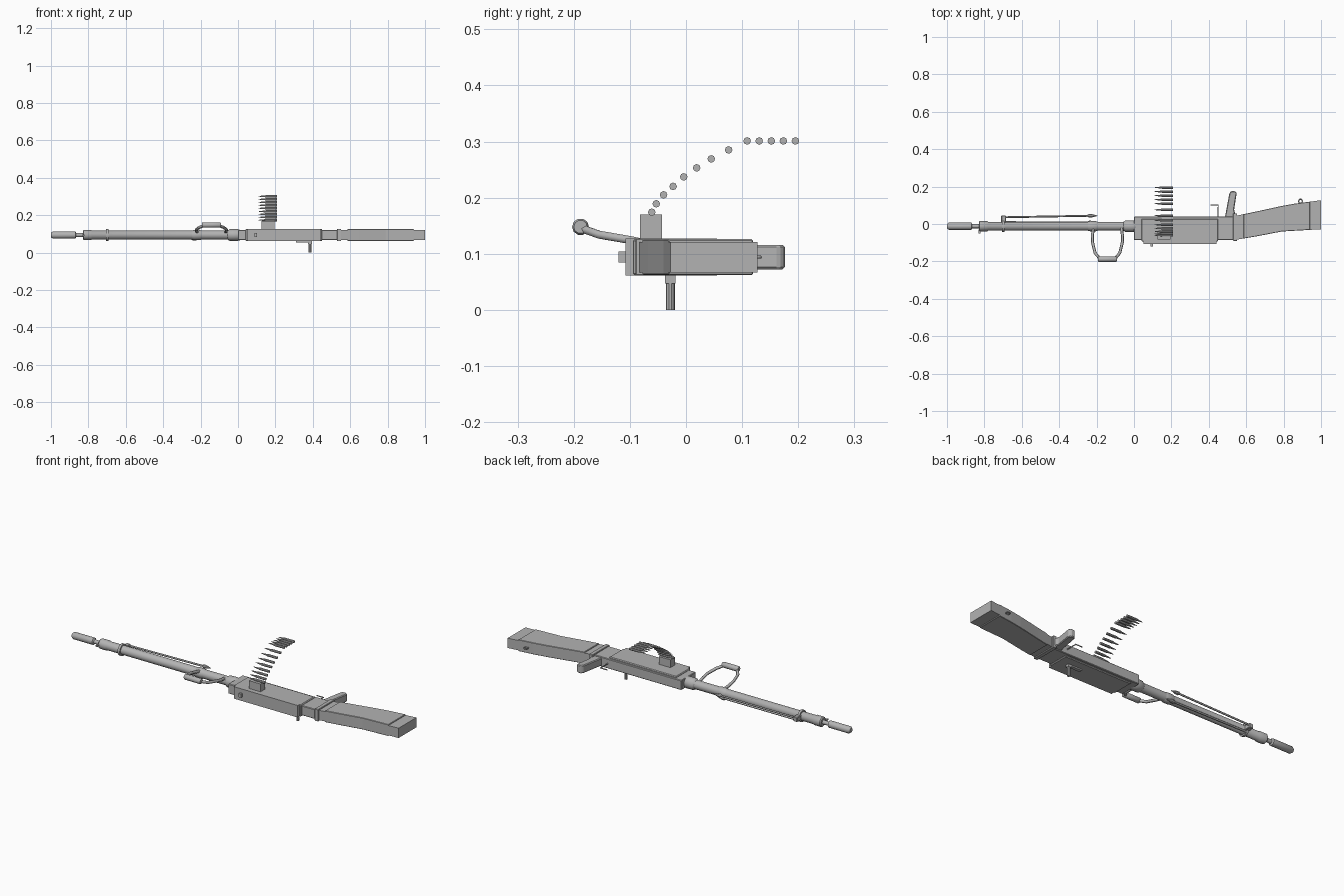
import bpy, bmesh, math
from mathutils import Vector

if "Cube" in bpy.data.objects:
    bpy.data.objects.remove(bpy.data.objects["Cube"])

metal = bpy.data.materials.new("plain grey")
metal.use_nodes = True
GREY = (0.45, 0.45, 0.45, 1)
metal.diffuse_color = GREY
metal.node_tree.nodes["Principled BSDF"].inputs["Base Color"].default_value = GREY

AXIS_Y, AXIS_Z = -0.012, 0.094


def finish(name, bm, smooth=False):
    bmesh.ops.recalc_face_normals(bm, faces=bm.faces)
    mesh = bpy.data.meshes.new(name)
    bm.to_mesh(mesh)
    bm.free()
    mesh.materials.append(metal)
    ob = bpy.data.objects.new(name, mesh)
    bpy.context.collection.objects.link(ob)
    if smooth:
        bpy.ops.object.select_all(action='DESELECT')
        ob.select_set(True)
        bpy.context.view_layer.objects.active = ob
        bpy.ops.object.shade_smooth_by_angle(angle=math.radians(35))
    return ob


def box(name, x, y, z, bevel=0):
    bm = bmesh.new()
    bmesh.ops.create_cube(bm, size=1)
    for v in bm.verts:
        v.co = [lo + (c + 0.5) * (hi - lo) for c, (lo, hi) in zip(v.co, (x, y, z))]
    if bevel:
        bmesh.ops.bevel(bm, geom=bm.edges[:], offset=bevel, segments=1, affect='EDGES')
    return finish(name, bm)


def slab(name, outline, z, bevel=0):
    """Outline in the xy plane, raised between two heights."""
    bm = bmesh.new()
    face = bm.faces.new([bm.verts.new((x, y, z[0])) for x, y in outline])
    top = bmesh.ops.extrude_face_region(bm, geom=[face])["geom"]
    for v in top:
        if isinstance(v, bmesh.types.BMVert):
            v.co.z = z[1]
    if bevel:
        bmesh.ops.bevel(bm, geom=bm.edges[:], offset=bevel, segments=1, affect='EDGES')
    return finish(name, bm)


def lathe(name, profile, y=AXIS_Y, z=AXIS_Z, sides=16):
    """Turned part along x from (x, radius) pairs."""
    bm = bmesh.new()
    rings = []
    for x, r in profile:
        rings.append([bm.verts.new((x, y + r * math.cos(a), z + r * math.sin(a)))
                      for a in (math.tau * i / sides for i in range(sides))])
    for a, b in zip(rings, rings[1:]):
        for i in range(sides):
            j = (i + 1) % sides
            bm.faces.new((a[i], a[j], b[j], b[i]))
    bm.faces.new(rings[0])
    bm.faces.new(rings[-1])
    return finish(name, bm, smooth=True)


def tube(name, points, radius, cyclic=False):
    curve = bpy.data.curves.new(name, 'CURVE')
    curve.dimensions = '3D'
    curve.bevel_depth = radius
    curve.bevel_resolution = 1
    curve.use_fill_caps = True
    spline = curve.splines.new('POLY')
    spline.points.add(len(points) - 1)
    for p, co in zip(spline.points, points):
        p.co = (*co, 1)
    spline.use_cyclic_u = cyclic
    curve.materials.append(metal)
    ob = bpy.data.objects.new(name, curve)
    bpy.context.collection.objects.link(ob)
    return ob


# Barrel with muzzle, neck and collars
lathe("muzzle", [(-1, 0.012), (-0.99, 0.019), (-0.87, 0.019), (-0.865, 0.011),
                 (-0.83, 0.011)])
lathe("barrel_sleeve", [(-0.83, 0.022), (-0.825, 0.027), (-0.785, 0.027), (-0.78, 0.024),
                        (-0.05, 0.024)])
lathe("barrel_band", [(-0.705, 0.032), (-0.692, 0.032)])
lathe("barrel_collar", [(-0.245, 0.024), (-0.235, 0.027), (-0.205, 0.027), (-0.195, 0.024)])
lathe("barrel_socket", [(-0.055, 0.024), (-0.045, 0.031), (-0.005, 0.032), (0.01, 0.028)])
box("front_sight", (-0.832, -0.822), (-0.052, -0.03), (0.09, 0.098))

# Receiver
box("receiver", (0, 0.54), (-0.086, 0.04), (0.067, 0.121), 0.003)
box("receiver_cover", (0.04, 0.45), (-0.094, 0.028), (0.061, 0.127), 0.004)
box("top_plate", (0.05, 0.44), (-0.108, -0.09), (0.061, 0.127))
box("rear_sight", (0.088, 0.102), (-0.12, -0.1), (0.084, 0.104))
box("rear_collar", (0.53, 0.552), (-0.09, 0.057), (0.061, 0.127), 0.002)

# Stock in three slabs cut from one tapering shape
def stock_edges(x):
    def follow(points):
        for (x0, y0), (x1, y1) in zip(points, points[1:]):
            if x <= x1:
                return y0 + (y1 - y0) * (x - x0) / (x1 - x0)
        return points[-1][1]
    return (follow([(0.54, -0.085), (0.65, -0.067), (0.79, -0.04), (1, -0.028)]),
            follow([(0.54, 0.043), (0.65, 0.066), (0.83, 0.105), (1, 0.127)]))


def stock_slab(name, xs, z, bevel):
    pairs = [(x, *stock_edges(x)) for x in xs]
    slab(name, [(x, lo) for x, lo, hi in pairs] + [(x, hi) for x, lo, hi in reversed(pairs)],
         z, bevel)


stock_slab("stock_neck", (0.545, 0.59), (0.067, 0.121), 0)
stock_slab("stock", (0.585, 0.65, 0.72, 0.79, 0.86, 0.94), (0.062, 0.126), 0.002)
stock_slab("butt", (0.935, 1), (0.067, 0.121), 0)
tube("sling_loop", [(0.89 + 0.01 * math.cos(a), 0.122 + 0.011 * math.sin(a), AXIS_Z)
                    for a in (math.tau * i / 10 for i in range(10))], 0.003, True)

# Grip and trigger
slab("grip", [(0.485, 0.03), (0.55, 0.03), (0.535, 0.075), (0.549, 0.165), (0.54, 0.176),
              (0.52, 0.176), (0.51, 0.165)], (0.072, 0.116), 0.004)
tube("trigger", [(0.45, 0.035, AXIS_Z), (0.45, 0.102, AXIS_Z), (0.41, 0.102, AXIS_Z)], 0.003)

# Charging handle on the underside
box("handle_slide", (0.31, 0.395), (-0.037, -0.019), (0.054, 0.064))
box("handle_collar", (0.375, 0.395), (-0.037, -0.019), (0.047, 0.056))
bm = bmesh.new()
bmesh.ops.create_cone(bm, cap_ends=True, segments=10, radius1=0.008, radius2=0.008, depth=0.056)
bmesh.ops.translate(bm, verts=bm.verts, vec=(0.385, -0.028, 0.028))
finish("charging_handle", bm, True)

# Carrying handle: mirrored legs around its middle and a round grip
MID = -0.142
for side, label in ((-1, "front"), (1, "rear")):
    tube(f"carry_leg_{label}", [(MID + side * dx, y, z) for dx, y, z in (
        (0.075, -0.02, 0.108), (0.08, -0.06, 0.116), (0.08, -0.097, 0.124),
        (0.066, -0.155, 0.134), (0.045, -0.18, 0.143), (0.03, -0.188, 0.147))], 0.008)
lathe("carry_grip", [(MID - 0.05, 0.012), (MID - 0.045, 0.015), (MID + 0.045, 0.015),
                     (MID + 0.05, 0.012)], -0.188, 0.148, 10)

# Folded bipod legs with flat pointed feet
box("bipod_hinge", (-0.71, -0.685), (0.005, 0.045), (0.082, 0.108), 0.003)
for label, start, end in (("upper", (0.036, 0.1), (0.044, 0.104)),
                          ("lower", (0.01, 0.076), (0.008, 0.074))):
    tube(f"bipod_leg_{label}", [(-0.7, *start), (-0.24, *end)], 0.005)
    lathe(f"bipod_foot_{label}", [(-0.25, 0.004), (-0.24, 0.01), (-0.225, 0.009),
                                  (-0.195, 0.001)], *end, 8)

# Feed box and the curved belt of rounds
box("feed_box", (0.125, 0.195), (-0.082, -0.043), (0.12, 0.17))
belt = [(-0.061, 0.174), (-0.053, 0.189), (-0.04, 0.205), (-0.023, 0.22), (-0.004, 0.237),
        (0.019, 0.253), (0.045, 0.269), (0.076, 0.285)]
belt += [(0.109 + 0.0215 * i, 0.301) for i in range(5)]
for i, (y, z) in enumerate(belt):
    lathe(f"round_{i + 1}", [(0.11, 0.001), (0.125, 0.0035), (0.142, 0.0045), (0.15, 0.0068),
                             (0.208, 0.0068)], y, z, 8)
